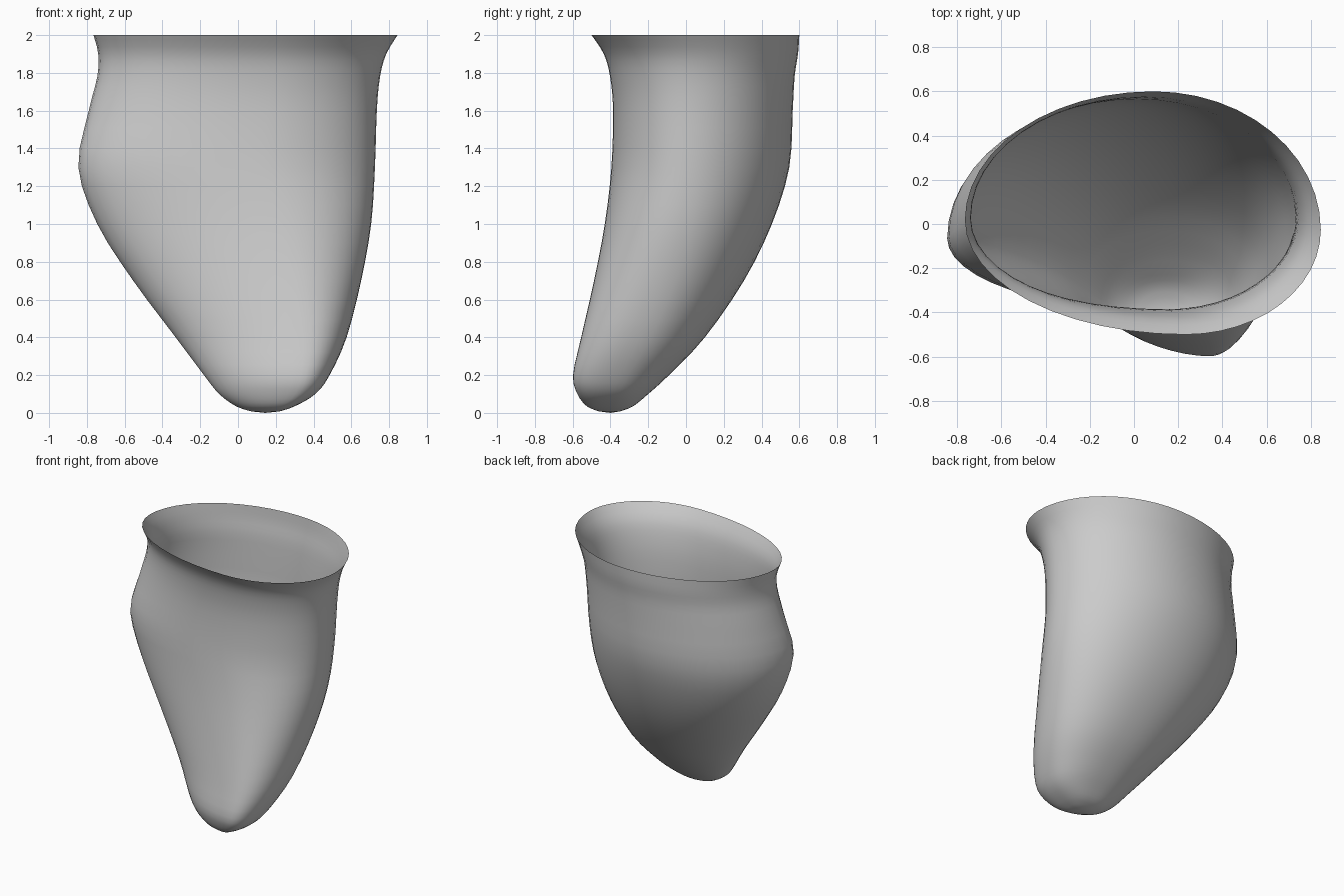
import bpy
import bmesh
import math

cube = bpy.data.objects.get("Cube")
if cube:
    bpy.data.objects.remove(cube, do_unlink=True)

SEGMENTS = 48
STEPS = 3

# Pouch outline by height: z, right side, left side, front, back
OUTLINE = [
    (2.0, -0.765, 0.845, -0.5, 0.6),
    (1.9, -0.74, 0.785, -0.435, 0.593),
    (1.78, -0.745, 0.752, -0.402, 0.575),
    (1.6, -0.79, 0.735, -0.386, 0.565),
    (1.3, -0.845, 0.725, -0.395, 0.547),
    (1.0, -0.745, 0.705, -0.43, 0.455),
    (0.7, -0.555, 0.652, -0.487, 0.307),
    (0.4, -0.33, 0.575, -0.555, 0.1),
    (0.2, -0.18, 0.485, -0.598, -0.09),
    (0.1, -0.1, 0.41, -0.575, -0.2),
    (0.035, -0.01, 0.3, -0.525, -0.28),
    (0.008, 0.07, 0.22, -0.46, -0.35),
]
TIP = (0.145, -0.4, 0)


def mix(a, b, t):
    return a + (b - a) * t


def spline(a, b, c, d, t):
    """Smooth interpolation from b to c."""
    return b + 0.5 * t * (c - a + t * (2*a - 5*b + 4*c - d + t * (3*(b - c) + d - a)))


def refine(rows):
    """Add rows between the given ones along a smooth curve."""
    result = []
    last = len(rows) - 1
    for i in range(last):
        near = [rows[max(0, min(last, i + k))] for k in (-1, 0, 1, 2)]
        for step in range(STEPS):
            result.append([spline(*values, step / STEPS) for values in zip(*near)])
    result.append(rows[-1])
    return result


def section(z, x_min, x_max, y_min, y_max):
    """Lopsided oval through four extreme points that drift with height."""
    up = min(1, z / 1.3)
    flare = max(0, (z - 1.4) / 0.6)
    front_x = mix(x_min, x_max, mix(0.8, 0.62, up))
    back_x = mix(x_min, x_max, mix(0.48, 0.53, up))
    right_y = mix(y_min, y_max, mix(mix(0.58, 0.35, up), 0.47, flare))
    left_y = mix(y_min, y_max, mix(0.5, 0.43, up))
    points = []
    for i in range(SEGMENTS):
        angle = math.tau * i / SEGMENTS
        c, s = math.cos(angle), math.sin(angle)
        is_left, is_back = c >= 0, s >= 0
        # Near the tip the front right quarter is lean and the others are full
        if is_left:
            power = mix(0.85 if is_back else 0.8, 1, up)
        else:
            power = mix(0.92 if is_back else 1.22, 1, up)
        mid_x = back_x if is_back else front_x
        mid_y = left_y if is_left else right_y
        x = mix(mid_x, x_max if is_left else x_min, abs(c) ** power)
        y = mix(mid_y, y_max if is_back else y_min, abs(s) ** power)
        points.append((x, y, z))
    return points


def make_material(name, colour):
    material = bpy.data.materials.new(name)
    material.use_nodes = True
    material.diffuse_color = colour
    material.node_tree.nodes["Principled BSDF"].inputs["Base Color"].default_value = colour
    return material


# Open pouch wall, lofted from the rim down to the closed tip
bm = bmesh.new()
rings = [[bm.verts.new(p) for p in section(*row)] for row in refine(OUTLINE)]
for upper, lower in zip(rings, rings[1:]):
    for i in range(SEGMENTS):
        j = (i + 1) % SEGMENTS
        bm.faces.new((upper[i], lower[i], lower[j], upper[j]))

# Rounded tip
tip = bm.verts.new(TIP)
for i in range(SEGMENTS):
    bm.faces.new((rings[-1][i], tip, rings[-1][(i + 1) % SEGMENTS]))

mesh = bpy.data.meshes.new("pouch_wall")
bm.to_mesh(mesh)
bm.free()
mesh.shade_smooth()
mesh.materials.append(make_material("light grey", (0.6, 0.6, 0.6, 1)))
pouch = bpy.data.objects.new("pouch_wall", mesh)
bpy.context.scene.collection.objects.link(pouch)
